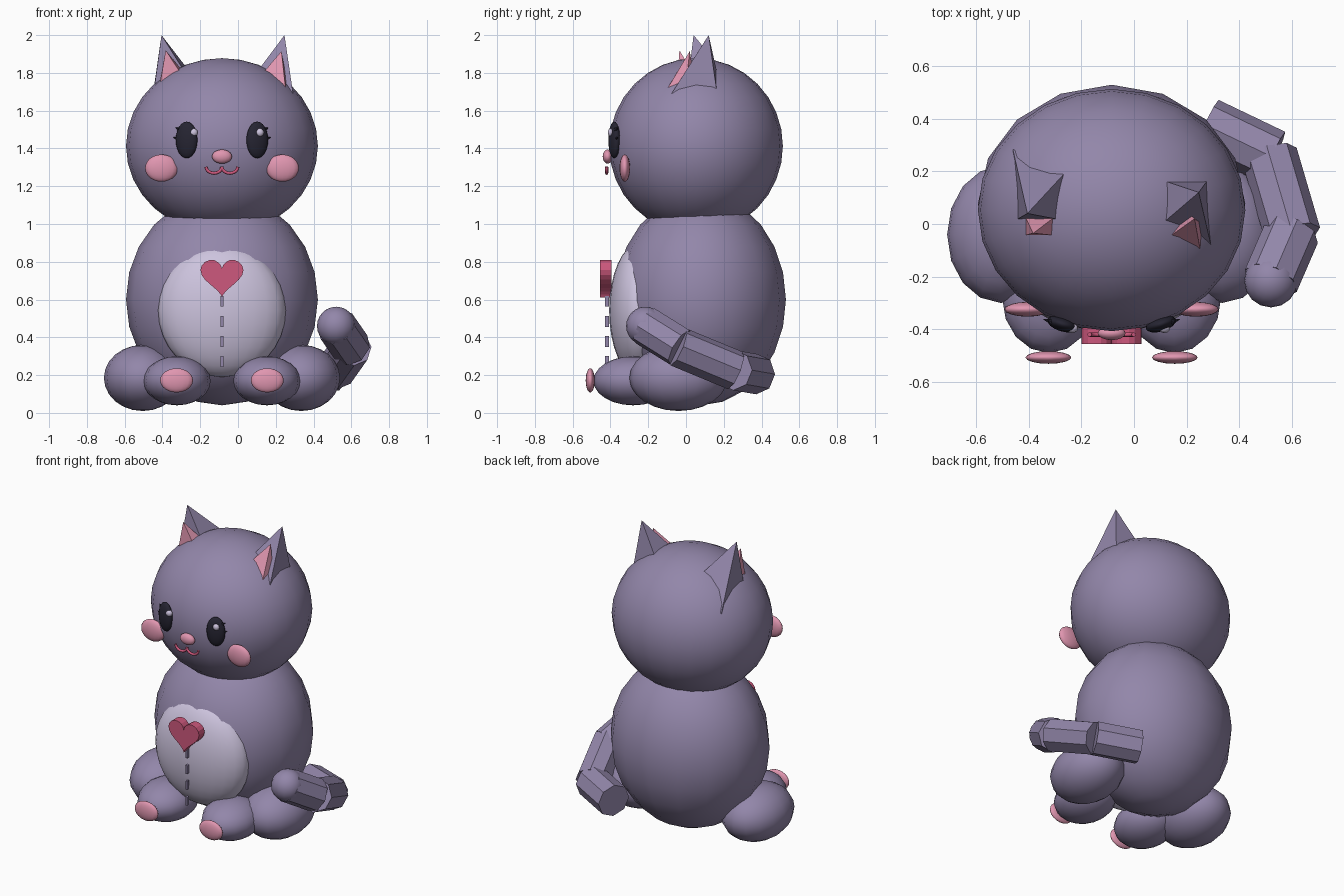
import bpy, bmesh, math
from mathutils import Vector, Matrix

if "Cube" in bpy.data.objects:
    bpy.data.objects.remove(bpy.data.objects["Cube"])

CX = -0.085  # symmetry line of the figure


def material(name, rgb):
    m = bpy.data.materials.new(name)
    m.diffuse_color = (*rgb, 1)
    m.use_nodes = True
    m.node_tree.nodes["Principled BSDF"].inputs["Base Color"].default_value = m.diffuse_color
    return m


FUR = material("purple_fur", (0.29, 0.24, 0.40))
BELLY = material("pale_lilac", (0.61, 0.55, 0.73))
PINK = material("soft_pink", (0.745, 0.305, 0.434))
ROSE = material("deep_rose", (0.61, 0.098, 0.205))
DARK = material("near_black", (0.019, 0.018, 0.032))


def finish(name, bm, mat, smooth=False):
    bmesh.ops.recalc_face_normals(bm, faces=bm.faces)
    me = bpy.data.meshes.new(name)
    bm.to_mesh(me)
    bm.free()
    me.materials.append(mat)
    for p in me.polygons:
        p.use_smooth = smooth
    ob = bpy.data.objects.new(name, me)
    bpy.context.collection.objects.link(ob)
    return ob


def ellipsoid(name, loc, radii, mat, seg=16, rings=12, yaw=0):
    bm = bmesh.new()
    bmesh.ops.create_uvsphere(bm, u_segments=seg, v_segments=rings, radius=1)
    bm.transform(Matrix.Translation(loc) @ Matrix.Rotation(yaw, 4, 'Z')
                 @ Matrix.Diagonal((*radii, 1)))
    return finish(name, bm, mat, True)


def rod(name, a, b, r1, r2, mat, sides=8):
    a, b = Vector(a), Vector(b)
    bm = bmesh.new()
    bmesh.ops.create_cone(bm, cap_ends=True, segments=sides, radius1=r1,
                          radius2=r2, depth=(b - a).length)
    rot = (b - a).to_track_quat('Z', 'Y').to_matrix().to_4x4()
    bm.transform(Matrix.Translation((a + b) / 2) @ rot)
    return finish(name, bm, mat)


# Head, body and belly patch
HEAD, HEAD_R = Vector((CX, 0.053, 1.413)), Vector((0.508, 0.46, 0.465))
ellipsoid("head", HEAD, HEAD_R, FUR, 24, 16)
ellipsoid("body", (CX, 0.077, 0.60), (0.508, 0.452, 0.56), FUR)
ellipsoid("belly", (CX, -0.25, 0.542), (0.338, 0.157, 0.352), BELLY, 24, 16)

# Mirrored pairs: hips, feet, pads, cheeks, eyes
for side, s in (("left", -1), ("right", 1)):
    ellipsoid(side + "_hip", (CX + s * 0.42, -0.04, 0.185), (0.205, 0.26, 0.175), FUR)
    ellipsoid(side + "_foot", (CX + s * 0.238, -0.28, 0.17), (0.178, 0.21, 0.13), FUR)
    ellipsoid(side + "_foot_pad", (CX + s * 0.24, -0.507, 0.172), (0.087, 0.024, 0.064), PINK)
    ellipsoid(side + "_cheek", (CX + s * 0.32, -0.324, 1.296), (0.087, 0.028, 0.072), PINK)
    ellipsoid(side + "_eye", (CX + s * 0.187, -0.38, 1.445), (0.06, 0.028, 0.097), DARK,
              yaw=s * 0.3)
    for i, (dx, dz) in enumerate(((0.072, 0.01), (0.058, 0.06))):
        ex = CX + s * 0.187
        rod(f"{side}_lash_{i}", (ex + s * 0.04, -0.372, 1.44 + dz),
            (ex + s * dx, -0.362, 1.449 + dz), 0.012, 0.001, DARK, 6)

# Eye highlights sit on the same side of both eyes
for side, x in (("left", -0.235), ("right", 0.115)):
    ellipsoid(side + "_eye_highlight", (x, -0.396, 1.484), (0.022, 0.018, 0.022), BELLY, 12, 8)

# Nose
ellipsoid("nose", (CX, -0.415, 1.357), (0.053, 0.026, 0.037), PINK)

# Mouth: two joined curved strokes
cu = bpy.data.curves.new("mouth", 'CURVE')
cu.dimensions = '3D'
cu.bevel_depth = 0.0085
cu.bevel_resolution = 2
cu.use_fill_caps = True
for s in (-1, 1):
    sp = cu.splines.new('POLY')
    sp.points.add(12)
    for i, p in enumerate(sp.points):
        t = math.pi * i / 12
        p.co = (CX + s * (0.042 - 0.042 * math.cos(t)), -0.42,
                1.303 - 0.034 * math.sin(t), 1)
cu.materials.append(ROSE)
mouth = bpy.data.objects.new("mouth", cu)
bpy.context.collection.objects.link(mouth)
bpy.context.view_layer.objects.active = mouth
mouth.select_set(True)
bpy.ops.object.convert(target='MESH')


# Ears: leaning pyramids whose footprint rests on the head
def ear(name, footprint, tip, mat):
    tip = Vector(tip)
    bm = bmesh.new()
    base = []
    for x, y in footprint:
        u, v = (x - HEAD.x) / HEAD_R.x, (y - HEAD.y) / HEAD_R.y
        p = Vector((x, y, HEAD.z + HEAD_R.z * math.sqrt(1 - u * u - v * v)))
        base.append(bm.verts.new(tip + (p - tip) * 1.06))
    top = bm.verts.new(tip)
    bm.faces.new(base)
    for i in range(len(base)):
        bm.faces.new((base[i], base[(i + 1) % len(base)], top))
    finish(name, bm, mat)


ear("left_ear", ((-0.457, 0.27), (-0.27, 0.186), (-0.30, 0.02), (-0.44, 0.02)),
    (-0.405, 0.04, 2.0), FUR)
ear("right_ear", ((0.127, 0.16), (0.275, 0.16), (0.29, -0.07), (0.123, 0.015)),
    (0.246, 0.12, 2.0), FUR)
ear("left_inner_ear", ((-0.41, 0.02), (-0.31, 0.02), (-0.315, -0.042), (-0.41, -0.042)),
    (-0.383, -0.035, 1.92), PINK)
ear("right_inner_ear", ((0.207, 0.04), (0.146, -0.04), (0.25, -0.09), (0.26, 0.0)),
    (0.23, 0.02, 1.915), PINK)

# Heart: extruded outline
bm = bmesh.new()
ring = []
N = 32
for i in range(N):
    t = 2 * math.pi * i / N
    hx = 16 * math.sin(t) ** 3
    hz = 13 * math.cos(t) - 5 * math.cos(2 * t) - 2 * math.cos(3 * t) - math.cos(4 * t)
    ring.append(bm.verts.new((CX + hx * 0.0071, -0.455, 0.728 + hz * 0.0069)))
face = bm.faces.new(ring)
ext = bmesh.ops.extrude_face_region(bm, geom=[face])
bmesh.ops.translate(bm, vec=(0, 0.06, 0),
                    verts=[g for g in ext["geom"] if isinstance(g, bmesh.types.BMVert)])
finish("heart", bm, ROSE)

# Stitches below the heart
for i in range(4):
    bm = bmesh.new()
    bmesh.ops.create_cube(bm, size=1)
    bm.transform(Matrix.Translation((CX, -0.418, 0.59 - i * 0.106))
                 @ Matrix.Diagonal((0.014, 0.022, 0.056, 1)))
    finish(f"stitch_{i}", bm, FUR)

# Tail: three faceted segments and a round tip
tail = [(0.275, 0.375, 0.205), (0.515, 0.26, 0.225), (0.60, -0.03, 0.345), (0.52, -0.215, 0.46)]
for i in range(3):
    a, b = Vector(tail[i]), Vector(tail[i + 1])
    d = (b - a).normalized()
    rod(f"tail_segment_{i}", a, b + d * (0.015 if i < 2 else 0), 0.107, 0.107, FUR)
ellipsoid("tail_tip", tail[3], (0.102, 0.102, 0.102), FUR)
